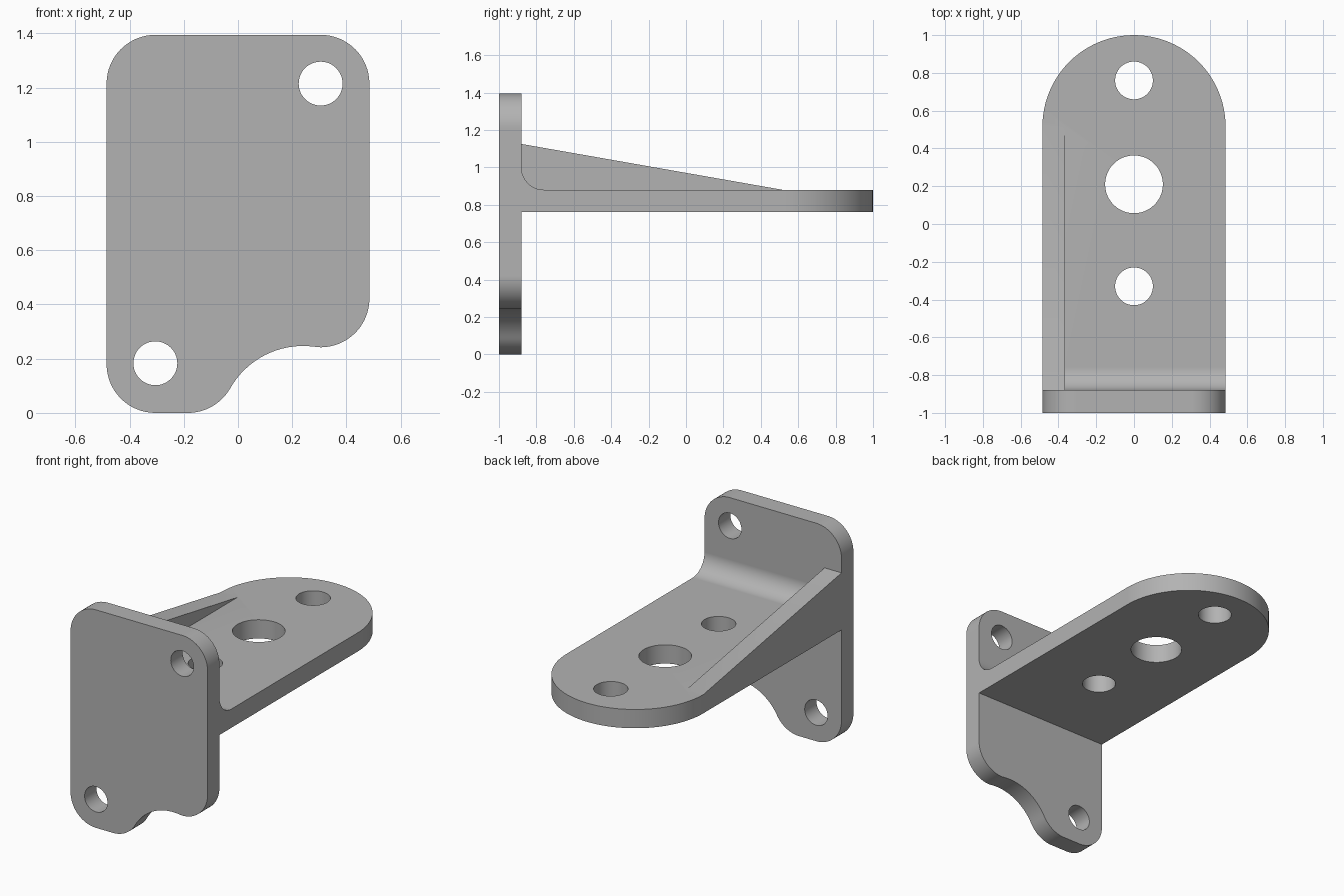
import bpy, bmesh
from math import sin, cos, radians, atan2, degrees
from mathutils import Matrix, Vector

if "Cube" in bpy.data.objects:
    bpy.data.objects.remove(bpy.data.objects["Cube"])

W, T = 0.485, 0.12          # half width, sheet thickness
FRONT, TIP = -1.0, 1.0
BACK = FRONT + T            # rear face of the upright plate
Z0, Z1 = 0.76, 0.88         # shelf underside and top

grey = bpy.data.materials.new("plain_grey")
grey.use_nodes = True
COLOUR = (0.45, 0.45, 0.45, 1)
grey.diffuse_color = COLOUR
grey.node_tree.nodes["Principled BSDF"].inputs["Base Color"].default_value = COLOUR


def arc(cx, cy, r, a0, a1, n=16):
    """Points on an arc, angles in degrees."""
    steps = [radians(a0 + (a1 - a0) * i / n) for i in range(n + 1)]
    return [(cx + r * cos(a), cy + r * sin(a)) for a in steps]


def prism(name, outline, lo, hi, axis):
    """Extrude a 2D outline along x, y or z."""
    place = {"x": lambda p, d: (d, p[0], p[1]),
             "y": lambda p, d: (p[0], d, p[1]),
             "z": lambda p, d: (p[0], p[1], d)}[axis]
    bm = bmesh.new()
    face = bm.faces.new([bm.verts.new(place(p, lo)) for p in outline])
    side = bmesh.ops.extrude_face_region(bm, geom=[face])["geom"]
    shift = Vector(place((0, 0), hi - lo))
    bmesh.ops.translate(bm, vec=shift, verts=[v for v in side if isinstance(v, bmesh.types.BMVert)])
    bmesh.ops.recalc_face_normals(bm, faces=bm.faces)
    mesh = bpy.data.meshes.new(name)
    bm.to_mesh(mesh)
    bm.free()
    mesh.materials.append(grey)
    obj = bpy.data.objects.new(name, mesh)
    bpy.context.collection.objects.link(obj)
    return obj


def combine(target, other, operation):
    """Apply a boolean and discard the helper."""
    mod = target.modifiers.new("join", "BOOLEAN")
    mod.operation, mod.solver, mod.object = operation, "EXACT", other
    bpy.context.view_layer.objects.active = target
    bpy.ops.object.modifier_apply(modifier=mod.name)
    bpy.data.objects.remove(other)


# Upright plate: rounded corners, with a scooped lower edge
R = 0.18
c = W - R
H = 1.395
foot = Vector((-0.185, R))
scoop, scoop_r = Vector((0.24, -0.062)), 0.309
d = scoop - foot
meet = degrees(atan2(d.y, d.x))
outline = (arc(-c, R, R, 180, 270) + arc(*foot, R, -90, meet)
           + arc(*scoop, scoop_r, meet + 180, 84)[1:]
           + arc(c, 0.422, R, -90, 0) + arc(c, H - R, R, 0, 90)
           + arc(-c, H - R, R, 90, 180))
bracket = prism("bracket", outline, FRONT, BACK, "y")

# Shelf with a rounded end
inner = BACK - 0.05
shelf = prism("shelf", [(-W, inner), (W, inner)] + arc(0, TIP - W, W, 0, 180, 48), Z0, Z1, "z")
combine(bracket, shelf, "UNION")

# Inside fillet between plate and shelf
low = Z1 - 0.05
fillet = prism("fillet", [(inner, low), (BACK + T, low)]
               + arc(BACK + T, Z1 + T, T, 270, 180) + [(inner, Z1 + T)], -W, W, "x")
combine(bracket, fillet, "UNION")

# Sloping rib along one edge
rib = prism("rib", [(inner, low), (TIP - W, low), (TIP - W, Z1), (BACK, 1.125), (inner, 1.125)],
            -W, -W + T, "x")
combine(bracket, rib, "UNION")

# Bolt holes through the plate and the shelf
for x, z in ((-c, 0.183), (c, 1.215)):
    hole = prism("plate_hole", arc(x, z, 0.081, 0, 360, 48)[:-1], FRONT - 0.1, BACK + 0.1, "y")
    combine(bracket, hole, "DIFFERENCE")
for y, r in ((0.76, 0.1), (0.21, 0.153), (-0.33, 0.1)):
    hole = prism("shelf_hole", arc(0, y, r, 0, 360, 48)[:-1], Z0 - 0.1, Z1 + 0.1, "z")
    combine(bracket, hole, "DIFFERENCE")

# Smooth curved walls, crisp flat faces
bm = bmesh.new()
bm.from_mesh(bracket.data)
bmesh.ops.remove_doubles(bm, verts=bm.verts, dist=0.0002)
bm.to_mesh(bracket.data)
bm.free()
bpy.ops.object.select_all(action="DESELECT")
bracket.select_set(True)
bpy.context.view_layer.objects.active = bracket
bpy.ops.object.shade_smooth_by_angle(angle=radians(20))
normals = bracket.modifiers.new("flat_face_normals", "WEIGHTED_NORMAL")
normals.keep_sharp = True
